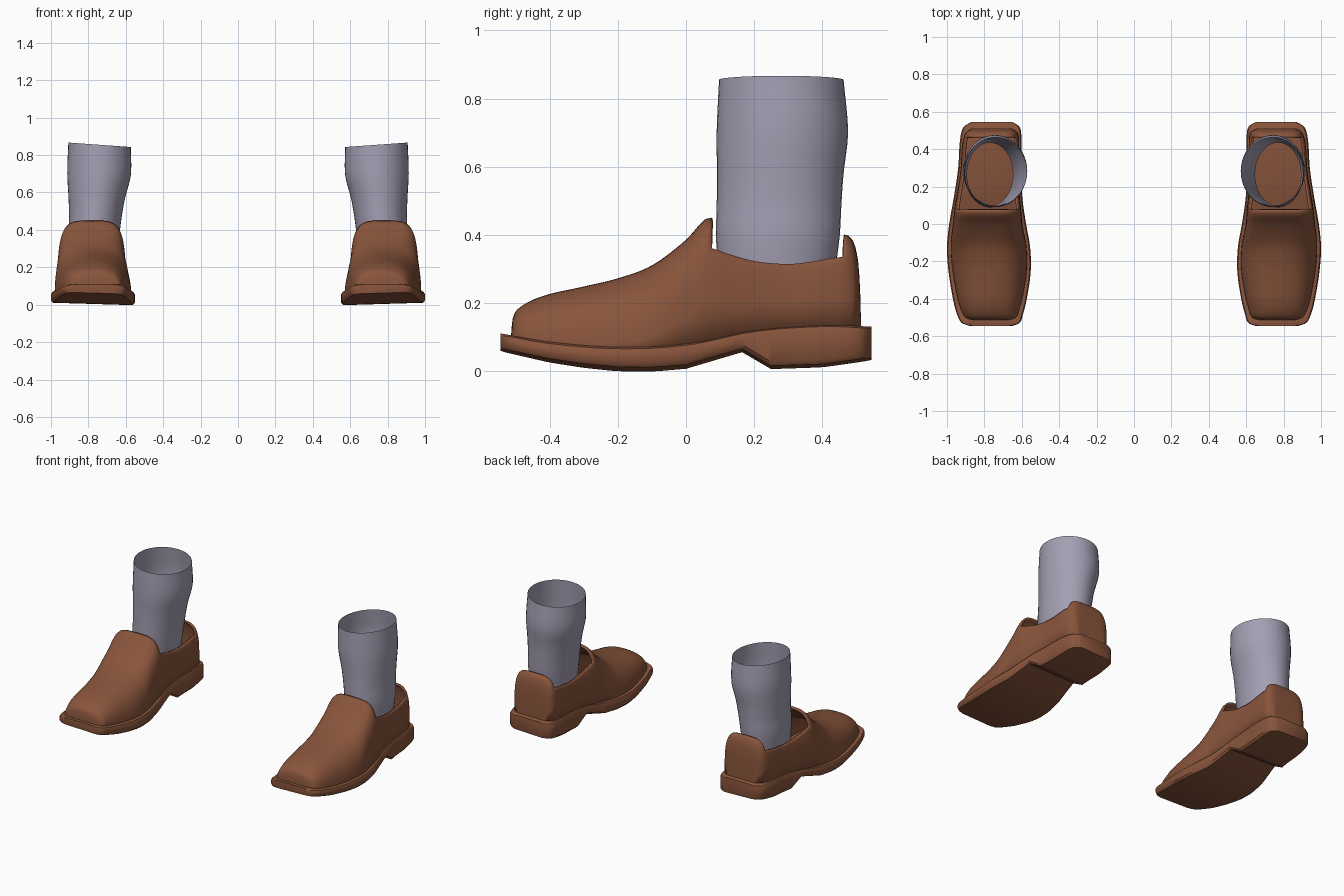
import bpy, bmesh, math

cube = bpy.data.objects.get("Cube")
if cube:
    bpy.data.objects.remove(cube, do_unlink=True)


def material(name, colour):
    m = bpy.data.materials.new(name)
    m.use_nodes = True
    m.diffuse_color = (*colour, 1)
    m.node_tree.nodes["Principled BSDF"].inputs["Base Color"].default_value = (*colour, 1)
    return m


leather = material("brown_leather", (0.25, 0.09, 0.045))
cloth = material("lilac_grey_cloth", (0.37, 0.345, 0.45))


def curve(table, t, col=1, smooth=True):
    """Interpolate one column of a table keyed by its first column."""
    t = min(max(t, table[0][0]), table[-1][0])
    last = len(table) - 1
    i = 0
    while i < last - 1 and t > table[i + 1][0]:
        i += 1
    a, b = table[i], table[i + 1]
    step = b[0] - a[0]
    u = (t - a[0]) / step
    if not smooth:
        return a[col] + (b[col] - a[col]) * u

    def slope(k):
        p, q = table[max(k - 1, 0)], table[min(k + 1, last)]
        return (q[col] - p[col]) / (q[0] - p[0])

    v = 1 - u
    return (a[col] * v * v * (1 + 2 * u) + b[col] * u * u * (3 - 2 * u)
            + step * u * v * (slope(i) * v - slope(i + 1) * u))


def loft(name, rows, mat, side, closed=False, caps=False, skip=None):
    """Skin rows of points; side -1 gives the mirrored part."""
    bm = bmesh.new()
    grid = [[bm.verts.new((x * side, y, z)) for x, y, z in row] for row in rows]
    n = len(rows[0])
    for i in range(len(rows) - 1):
        for j in range(n if closed else n - 1):
            if skip and skip(i, j):
                continue
            k = (j + 1) % n
            bm.faces.new((grid[i][j], grid[i + 1][j], grid[i + 1][k], grid[i][k]))
    if caps:
        bm.faces.new(grid[0])
        bm.faces.new(grid[-1])
        bmesh.ops.recalc_face_normals(bm, faces=bm.faces)
    elif side < 0:
        bmesh.ops.reverse_faces(bm, faces=bm.faces)
    mesh = bpy.data.meshes.new(name)
    bm.to_mesh(mesh)
    bm.free()
    mesh.materials.append(mat)
    obj = bpy.data.objects.new(name, mesh)
    bpy.context.collection.objects.link(obj)
    bpy.ops.object.select_all(action="DESELECT")
    obj.select_set(True)
    bpy.context.view_layer.objects.active = obj
    bpy.ops.object.shade_smooth_by_angle(angle=math.radians(40))
    return obj


# Sole plan: y, inner x, outer x
OUTLINE = [(-.545, .65, .88), (-.53, .612, .92), (-.48, .593, .947), (-.4, .573, .968),
           (-.25, .552, .992), (-.12, .556, 1), (0, .577, .988), (.15, .598, .962),
           (.3, .603, .94), (.45, .602, .93), (.52, .612, .91), (.545, .65, .87)]
# Heights along y: sole top, sole underside with heel notch, upper ridge
SOLE_TOP = [(-.545, .11), (-.4, .085), (-.2, .07), (0, .08), (.2, .12), (.4, .135), (.545, .13)]
UNDERSIDE = [(-.545, .062), (-.4, .03), (-.3, .015), (-.2, .005), (-.1, .004), (0, .012),
             (.165, .06), (.25, .01), (.4, .015), (.545, .035)]
RIDGE = [(-.515, .09), (-.51, .15), (-.49, .185), (-.42, .22), (-.3, .248), (-.2, .272),
         (-.1, .31), (0, .385), (.065, .45), (.12, .425), (.2, .39), (.3, .375),
         (.38, .385), (.455, .4), (.485, .39), (.503, .34), (.511, .25), (.515, .11)]
# Squareness of the upper's cross-section along y
SQUARE = [(-.515, 2.6), (-.15, 2.5), (.05, 4.2), (.515, 4.5)]
# Sock rings: z, centre x, radius x, centre y, radius y
SOCK = [(.27, .77, .123, .265, .17), (.4, .768, .137, .27, .182), (.48, .762, .141, .273, .183),
        (.58, .755, .152, .277, .186), (.7, .743, .17, .283, .193), (.855, .74, .167, .28, .183)]


def stations(end, count):
    return [-end * math.cos(math.pi * i / count) for i in range(count + 1)]


def make_sole(prefix, side):
    rows = []
    for y in sorted(stations(.545, 48) + [.165, .25]):
        a, b = curve(OUTLINE, y), curve(OUTLINE, y, 2)
        c, w = (a + b) / 2, (b - a) / 2
        top, low = curve(SOLE_TOP, y), curve(UNDERSIDE, y, smooth=False)
        half = [(w - .022, top), (w - .006, top - .005), (w, top - .016),
                (w, low + .012), (w - .01, low)]
        section = half[::-1] + [(-x, z) for x, z in half]
        # the underside leans up slightly toward the outer edge
        rows.append([(c + x, y, z + .03 * x * (z < top - .017)) for x, z in section])
    loft(prefix + "_sole_and_heel", rows, leather, side, closed=True, caps=True)


def make_upper(prefix, side, columns=32, rim=6):
    ys = stations(.515, 84)
    rows = []
    for y in ys:
        a, b = curve(OUTLINE, y / .945), curve(OUTLINE, y / .945, 2)
        c, w = (a + b) / 2, (b - a) / 2 - (.02 if y < 0 else .02 - .016 * min(y / .2, .5))
        base = curve(SOLE_TOP, y) - .02
        height = max(curve(RIDGE, y) - base, 0)
        power = 2 / curve(SQUARE, y)
        row = []
        for j in range(columns + 1):
            t = math.pi * j / columns
            cs, sn = math.cos(t), max(math.sin(t), 0)
            row.append((c + w * math.copysign(abs(cs) ** power, cs), y, base + height * sn ** power))
        rows.append(row)

    def opening(i, j):
        mid = (ys[i] + ys[i + 1]) / 2
        return .068 < mid < .462 and rim <= j < columns - rim

    obj = loft(prefix + "_shoe_upper", rows, leather, side, skip=opening)
    wall = obj.modifiers.new("wall", "SOLIDIFY")
    wall.thickness = .012
    wall.offset = -1


def make_sock(prefix, side, rings=18, segments=40):
    rows = []
    for i in range(rings + 1):
        f = 1 - i / rings
        z = SOCK[0][0] + (SOCK[-1][0] - SOCK[0][0]) * f
        cx, rx, cy, ry = (curve(SOCK, z, k) for k in range(1, 5))
        ring = []
        for j in range(segments):
            t = math.tau * j / segments
            # the top edge tilts gently
            ring.append((cx + rx * math.cos(t), cy + ry * math.sin(t), z + .012 * math.cos(t) * f))
        rows.append(ring)
    loft(prefix + "_sock", rows, cloth, side, closed=True)


for prefix, side in (("left", 1), ("right", -1)):
    make_sole(prefix, side)
    make_upper(prefix, side)
    make_sock(prefix, side)
